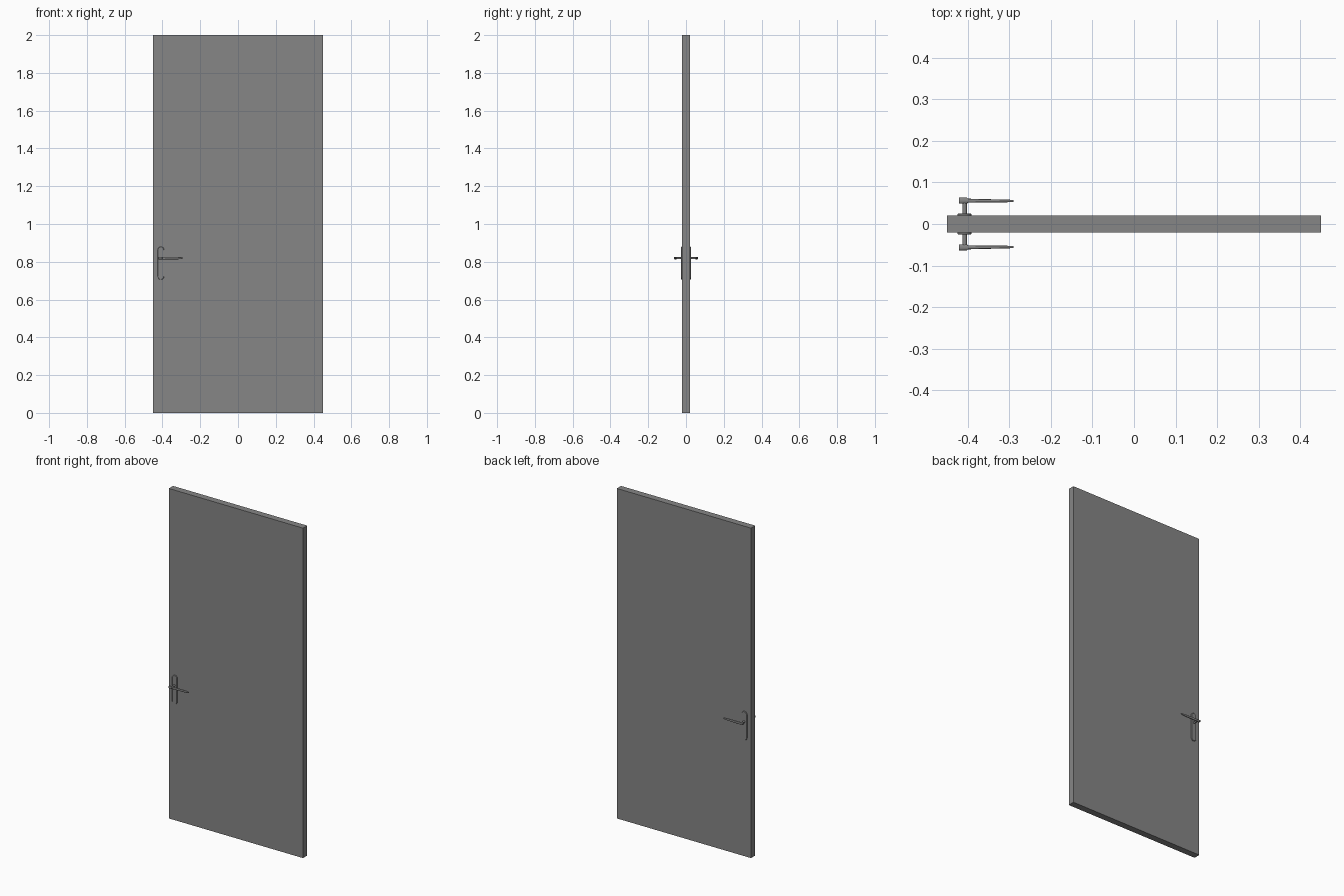
import bpy
import bmesh
import math
from mathutils import Matrix

cube = bpy.data.objects.get("Cube")
if cube:
    bpy.data.objects.remove(cube, do_unlink=True)

grey = bpy.data.materials.new("mid grey")
grey.use_nodes = True
colour = (0.24, 0.24, 0.24, 1)
grey.diffuse_color = colour
grey.node_tree.nodes["Principled BSDF"].inputs["Base Color"].default_value = colour

HANDLE_X, HANDLE_Z = -0.408, 0.819


def finish(name, bm, smooth=False):
    bmesh.ops.recalc_face_normals(bm, faces=bm.faces)
    mesh = bpy.data.meshes.new(name)
    bm.to_mesh(mesh)
    bm.free()
    mesh.materials.append(grey)
    obj = bpy.data.objects.new(name, mesh)
    bpy.context.collection.objects.link(obj)
    if smooth:
        bpy.ops.object.select_all(action="DESELECT")
        obj.select_set(True)
        bpy.context.view_layer.objects.active = obj
        bpy.ops.object.shade_smooth_by_angle(angle=math.radians(35))
    return obj


def loft(bm, rings):
    """Skin matching rings of points and cap both ends."""
    loops = [[bm.verts.new(p) for p in ring] for ring in rings]
    n = len(loops[0])
    for a, b in zip(loops, loops[1:]):
        for i in range(n):
            j = (i + 1) % n
            bm.faces.new((a[i], a[j], b[j], b[i]))
    bm.faces.new(loops[0])
    bm.faces.new(loops[-1])


def stadium(radius, y, low, high, steps=12):
    """Upright outline with round ends, facing along y."""
    points = []
    for centre, start in ((high, 0), (low, math.pi)):
        for i in range(steps + 1):
            a = start + math.pi * i / steps
            points.append((HANDLE_X + radius * math.cos(a), y, centre + radius * math.sin(a)))
    return points


def lever_ring(x, inner, outer, low, high, steps=16):
    """Softly squared cross-section of the lever at x."""
    points = []
    for i in range(steps):
        c, s = math.cos(math.tau * i / steps), math.sin(math.tau * i / steps)
        y = (inner + outer) / 2 + (outer - inner) / 2 * math.copysign(abs(c) ** 0.6, c)
        z = (low + high) / 2 + (high - low) / 2 * math.copysign(abs(s) ** 0.6, s)
        points.append((x, y, z))
    return points


# Door leaf
bm = bmesh.new()
bmesh.ops.create_cube(bm, size=1, matrix=Matrix.Translation((0, 0, 1)) @ Matrix.Diagonal((0.9, 0.04, 2, 1)))
finish("door_leaf", bm)

for side, label in ((-1, "front"), (1, "back")):
    # Backplate with rounded ends and a small chamfer
    bm = bmesh.new()
    loft(bm, [stadium(r, side * y, 0.722, 0.863) for r, y in
              ((0.017, 0.019), (0.017, 0.0235), (0.015, 0.0255))])
    finish(label + "_backplate", bm, True)

    # Spindle
    bm = bmesh.new()
    place = Matrix.Translation((HANDLE_X, side * 0.038, HANDLE_Z)) @ Matrix.Rotation(math.pi / 2, 4, "X")
    bmesh.ops.create_cone(bm, cap_ends=True, segments=20, radius1=0.0055, radius2=0.0055, depth=0.04, matrix=place)
    finish(label + "_spindle", bm, True)

    # Lever: thick hub, then a blade that thins towards a rounded tip
    bm = bmesh.new()
    sections = ((-0.422, 0.049, 0.0635, 0.813, 0.825),
                (-0.402, 0.049, 0.0635, 0.812, 0.826),
                (-0.400, 0.0515, 0.061, 0.812, 0.826),
                (-0.320, 0.052, 0.059, 0.813, 0.825),
                (-0.300, 0.0525, 0.0585, 0.815, 0.824),
                (-0.290, 0.053, 0.058, 0.818, 0.822))
    loft(bm, [lever_ring(x, side * a, side * b, lo, hi) for x, a, b, lo, hi in sections])
    finish(label + "_lever", bm, True)
